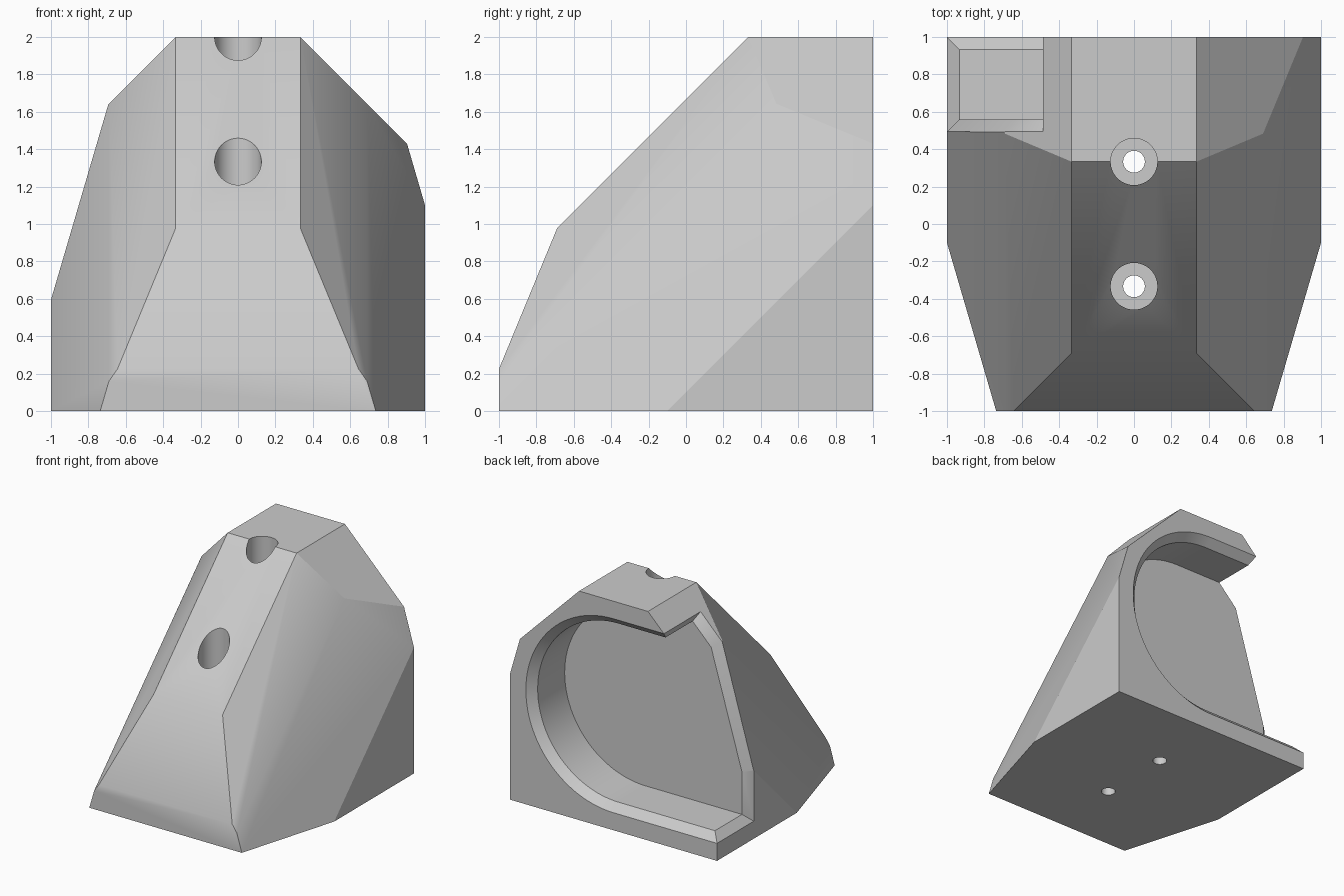
import bpy, bmesh
from math import sin, cos, pi, radians
from mathutils import Vector

if "Cube" in bpy.data.objects:
    bpy.data.objects.remove(bpy.data.objects["Cube"])

grey = bpy.data.materials.new("plain grey")
grey.use_nodes = True
grey.diffuse_color = (0.6, 0.6, 0.6, 1)
grey.node_tree.nodes["Principled BSDF"].inputs["Base Color"].default_value = (0.6, 0.6, 0.6, 1)


def make_object(name, bm):
    bmesh.ops.recalc_face_normals(bm, faces=bm.faces)
    mesh = bpy.data.meshes.new(name)
    bm.to_mesh(mesh)
    bm.free()
    mesh.materials.append(grey)
    obj = bpy.data.objects.new(name, mesh)
    bpy.context.collection.objects.link(obj)
    return obj


def loft(rings):
    """Closed solid through a row of equal-length rings."""
    bm = bmesh.new()
    rows = [[bm.verts.new(p) for p in ring] for ring in rings]
    n = len(rows[0])
    for a, b in zip(rows, rows[1:]):
        for i in range(n):
            j = (i + 1) % n
            bm.faces.new((a[i], a[j], b[j], b[i]))
    bm.faces.new(rows[0])
    bm.faces.new(rows[-1][::-1])
    bmesh.ops.recalc_face_normals(bm, faces=bm.faces)
    return bm


def trim(bm, point, normal):
    """Cut away everything on the normal side and cap the cut."""
    geom = bm.verts[:] + bm.edges[:] + bm.faces[:]
    cut = bmesh.ops.bisect_plane(bm, geom=geom, plane_co=point, plane_no=normal, clear_outer=True)
    edges = [e for e in cut["geom_cut"] if isinstance(e, bmesh.types.BMEdge)]
    bmesh.ops.contextual_create(bm, geom=edges)


# Body: bevelled bar leaning back at 45 degrees, trimmed by planes
half = [(1, 1.6), (1, -0.1), (0.69, -1.16), (0.333, -1.667)]
outline = half + [(-x, t) for x, t in reversed(half)]
bm = loft([[(x, t + s, s) for x, t in outline] for s in (-3, 5)])
trim(bm, (0, 0, 0), (0, 0, -1))
trim(bm, (0, 0, 2), (0, 0, 1))
trim(bm, (0, -1, 0), (0, -1, 0))
trim(bm, (0, 1, 0), (0, 1, 0))
trim(bm, (0, -1, 0.225), (0, -0.76, 0.314))
for side in (1, -1):
    trim(bm, (side * 0.333, 0, 2), (side, 0, 1))
body = make_object("wedge_bracket", bm)


# Pocket: round-ended slot from the back, open at the right, flared at the rim
def slot(y, r):
    arc = [(r * cos(a), y, 1 + r * sin(a)) for a in (pi * (i / 48 - 0.5) for i in range(49))]
    return arc + [(-1.5, y, 1 + r), (-1.5, y, 1 - r)]


c = 0.067
cutters = [make_object("pocket_cutter", loft([slot(0.56, 0.78), slot(1 - c, 0.78), slot(1 + c, 0.78 + 2 * c)]))]

# Bevel round the pocket's side opening
inner = [(-0.933, 0.22), (-0.933, 0.591), (-0.635, 1.6), (-0.456, 1.78)]
outer = [(-1, 0.153), (-1, 0.6), (-0.69, 1.645), (-0.487, 1.847)]
rings = []
for (px, pz), (qx, qz) in zip(inner, outer):
    rx, rz = 2 * qx - px, 2 * qz - pz
    rings.append([(px, 0.56, pz), (rx, 0.56 - 2 * c, rz), (rx, 1.3, rz), (px, 1.3, pz)])
cutters.append(make_object("opening_bevel_cutter", loft(rings)))

# Screw holes: wide counterbore over a narrow through hole
for y in (-0.333, 0.333):
    bores = [(-0.2, 0.058), (0.3, 0.058), (0.3, 0.125), (2.3, 0.125)]
    rings = [[(r * cos(i * pi / 24), y + r * sin(i * pi / 24), z) for i in range(48)] for z, r in bores]
    cutters.append(make_object("screw_hole_cutter", loft(rings)))

bpy.context.view_layer.objects.active = body
for cutter in cutters:
    cutter.hide_render = True
    mod = body.modifiers.new("cut", "BOOLEAN")
    mod.operation = "DIFFERENCE"
    mod.solver = "EXACT"
    mod.object = cutter
    bpy.ops.object.modifier_apply(modifier=mod.name)
    bpy.data.objects.remove(cutter)

# Smooth shading, with hard edges at corners and round the flat sides
bm = bmesh.new()
bm.from_mesh(body.data)
for f in bm.faces:
    f.smooth = True
for e in bm.edges:
    flat_side = any(abs(f.normal.x) > 0.999 and abs(f.calc_center_median().x) > 0.99 for f in e.link_faces)
    e.smooth = not flat_side and e.calc_face_angle(0) < radians(30)
bm.to_mesh(body.data)
bm.free()
weighted = body.modifiers.new("weighted normals", "WEIGHTED_NORMAL")
weighted.keep_sharp = True
